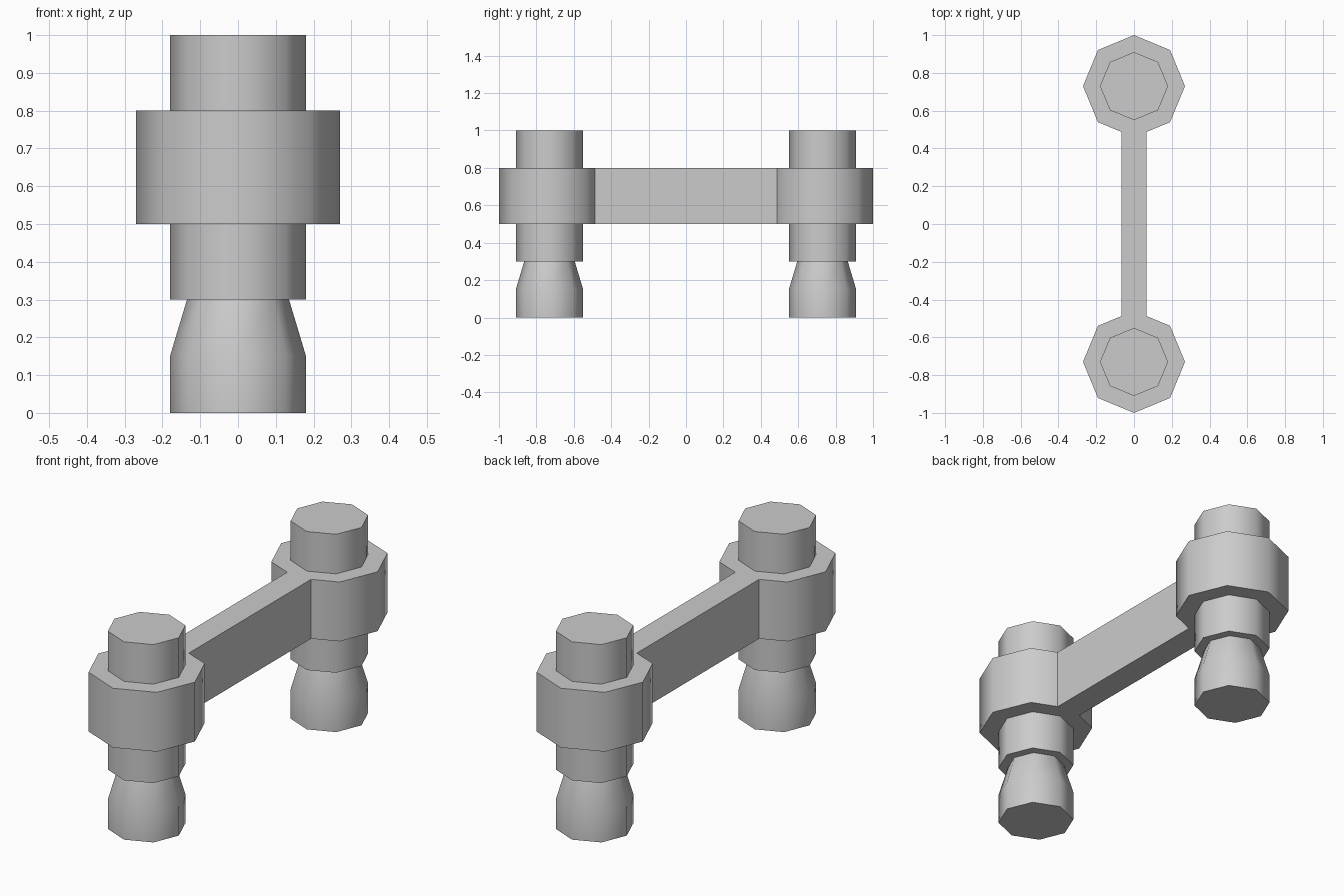
import bpy
import bmesh
from math import sin, cos, pi, radians

SIDES = 8
POST_Y = 0.73
COLLAR_R = 0.27
ARM_HALF = 0.067
COLLAR_Z = (0.5, 0.8)

cube = bpy.data.objects.get("Cube")
if cube:
    bpy.data.objects.remove(cube, do_unlink=True)

grey = bpy.data.materials.new("plain grey")
grey.use_nodes = True
grey.diffuse_color = (0.6, 0.6, 0.6, 1)
grey.node_tree.nodes["Principled BSDF"].inputs["Base Color"].default_value = (0.6, 0.6, 0.6, 1)


def finish(bm, name):
    """Turn a bmesh into a shaded, coloured object."""
    bmesh.ops.recalc_face_normals(bm, faces=bm.faces)
    mesh = bpy.data.meshes.new(name)
    bm.to_mesh(mesh)
    bm.free()
    mesh.materials.append(grey)
    obj = bpy.data.objects.new(name, mesh)
    bpy.context.collection.objects.link(obj)
    bpy.ops.object.select_all(action='DESELECT')
    obj.select_set(True)
    bpy.context.view_layer.objects.active = obj
    bpy.ops.object.shade_smooth_by_angle(angle=radians(50))
    return obj


def add_post(name, y):
    """Eight-sided post lofted through rings of (radius, height)."""
    bm = bmesh.new()
    profile = [(0.18, 0), (0.18, 0.15), (0.135, 0.3), (0.18, 0.3), (0.18, 1)]
    rings = [[bm.verts.new((r * cos(2 * pi * i / SIDES), y + r * sin(2 * pi * i / SIDES), z))
              for i in range(SIDES)] for r, z in profile]
    for low, high in zip(rings, rings[1:]):
        for i in range(SIDES):
            j = (i + 1) % SIDES
            bm.faces.new((low[i], low[j], high[j], high[i]))
    bm.faces.new(rings[0])
    bm.faces.new(rings[-1])
    return finish(bm, name)


# Posts
add_post("front_post", -POST_Y)
add_post("back_post", POST_Y)

# Two collars joined by an arm, as one extruded outline
corner = COLLAR_R * cos(pi / 4)
arm_end = POST_Y - COLLAR_R + ARM_HALF * (COLLAR_R - corner) / corner
half = [(ARM_HALF, arm_end)]
for i in range(-1, 6):
    a = i * pi / 4
    half.append((COLLAR_R * cos(a), POST_Y + COLLAR_R * sin(a)))
half.append((-ARM_HALF, arm_end))
outline = half + [(-x, -y) for x, y in half]

bm = bmesh.new()
base = bm.faces.new([bm.verts.new((x, y, COLLAR_Z[0])) for x, y in outline])
top = bmesh.ops.extrude_face_region(bm, geom=[base], use_keep_orig=True)
moved = [v for v in top["geom"] if isinstance(v, bmesh.types.BMVert)]
bmesh.ops.translate(bm, verts=moved, vec=(0, 0, COLLAR_Z[1] - COLLAR_Z[0]))
finish(bm, "collars_and_arm")
